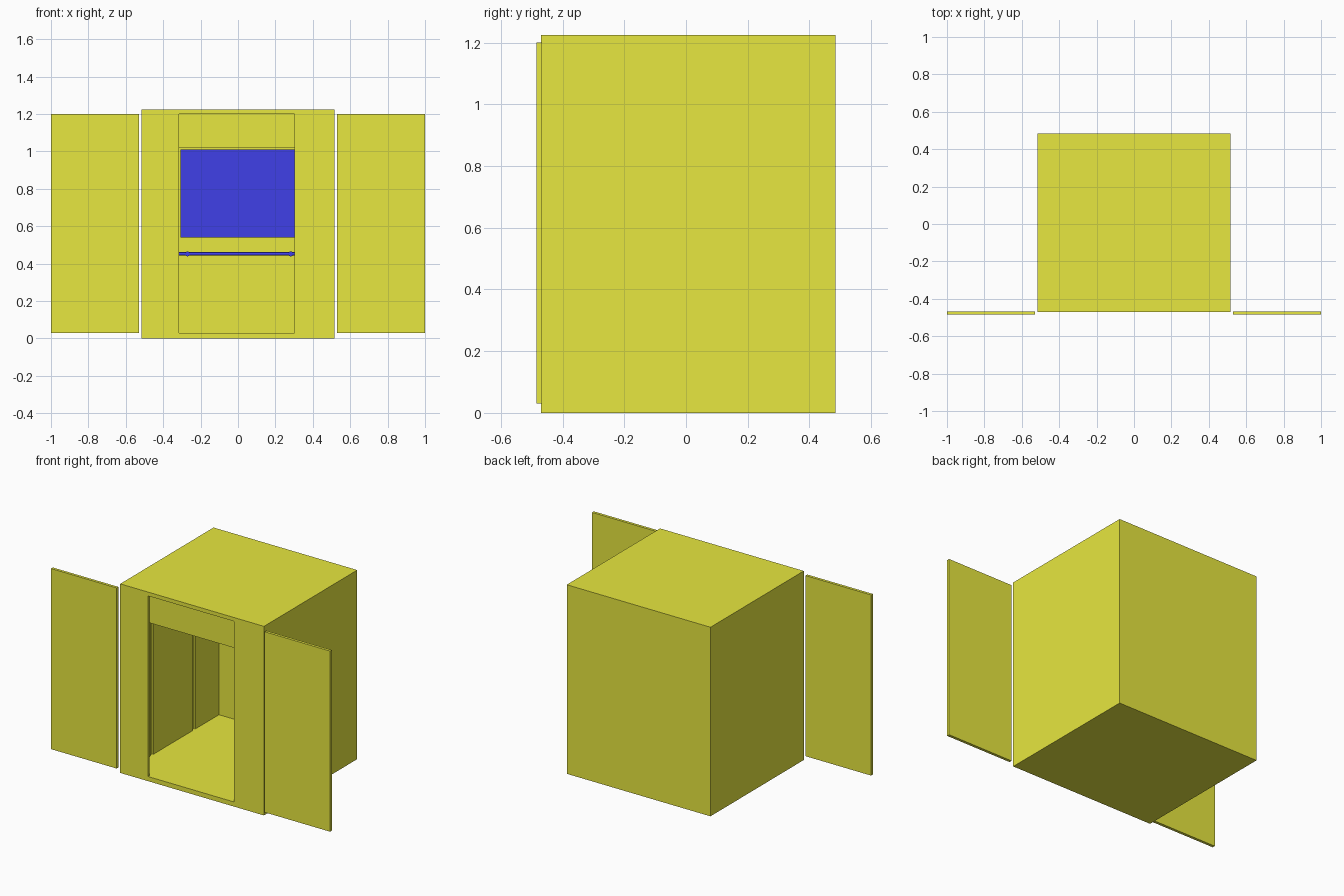
import bpy, bmesh
from mathutils import Matrix, Vector

if "Cube" in bpy.data.objects:
    bpy.data.objects.remove(bpy.data.objects["Cube"])


def material(name, rgb):
    m = bpy.data.materials.new(name)
    m.diffuse_color = (*rgb, 1)
    m.use_nodes = True
    m.node_tree.nodes["Principled BSDF"].inputs["Base Color"].default_value = m.diffuse_color
    return m


YELLOW = material("yellow", (0.8, 0.8, 0.05))
BLUE = material("blue", (0.05, 0.05, 0.8))


def finish(bm, name, mat):
    me = bpy.data.meshes.new(name)
    bm.to_mesh(me)
    bm.free()
    me.materials.append(mat)
    ob = bpy.data.objects.new(name, me)
    bpy.context.collection.objects.link(ob)
    return ob


def box(name, x, y, z, mat=YELLOW):
    lo, hi = Vector((x[0], y[0], z[0])), Vector((x[1], y[1], z[1]))
    bm = bmesh.new()
    bmesh.ops.create_cube(bm, size=1, matrix=Matrix.Translation((lo + hi) / 2)
                          @ Matrix.Diagonal((*(hi - lo), 1)))
    return finish(bm, name, mat)


def rod(name, centre, radius, length, axis, mat):
    bm = bmesh.new()
    rot = Matrix.Rotation(1.570796, 4, 'Y' if axis == 'X' else 'X')
    bmesh.ops.create_cone(bm, cap_ends=True, segments=16, radius1=radius, radius2=radius,
                          depth=length, matrix=Matrix.Translation(centre) @ rot)
    return finish(bm, name, mat)


W, F, B, H = 0.515, -0.47, 0.485, 1.225      # outer half width, front, back, height
FLOOR, TOP, CEIL = 0.03, 1.2, 1.02           # inner levels
INL, INR = -0.477, 0.457                     # inner wall faces behind the panels
FRONT_IN, BACK_IN = -0.455, 0.48
DOOR_L, DOOR_R = -0.315, 0.302               # doorway

# outer shell
box("floor_slab", (-W, W), (F, B), (0, FLOOR))
box("roof_slab", (-W, W), (F, B), (TOP, H))
box("left_wall", (-W, INL), (F, B), (FLOOR, TOP))
box("right_wall", (INR, W), (F, B), (FLOOR, TOP))
box("back_wall", (INL, INR), (BACK_IN, B), (FLOOR, TOP))
box("front_wall_left", (INL, DOOR_L), (F, FRONT_IN), (FLOOR, TOP))
box("front_wall_right", (DOOR_R, INR), (F, FRONT_IN), (FLOOR, TOP))

# dropped ceiling, its front edge shows as the header of the doorway
box("dropped_ceiling", (INL, INR), (FRONT_IN, BACK_IN), (CEIL, TOP))

# inner wall panels with grooves between them
for i, y in enumerate([(FRONT_IN, -0.23), (-0.2, 0.2), (0.23, BACK_IN)]):
    box(f"left_panel_{i}", (INL, INL + 0.01), y, (FLOOR, CEIL))
    box(f"right_panel_{i}", (INR - 0.01, INR), y, (FLOOR, CEIL))
for i, x in enumerate([(INL + 0.01, -0.225), (-0.195, 0.2), (0.23, INR - 0.01)]):
    box(f"back_panel_{i}", x, (0.472, BACK_IN), (FLOOR, CEIL))

# open sliding doors on either side
for name, s in (("left_door", -1), ("right_door", 1)):
    box(name, sorted((s * 0.53, s * 1.0)), (-0.485, -0.467), (FLOOR, TOP))

# mirror and handrail on the back wall
box("mirror", (-0.307, 0.312), (0.462, 0.472), (0.54, 1.01), BLUE)
rod("handrail", (0.005, 0.43, 0.452), 0.009, 0.66, 'X', BLUE)
for i, x in enumerate((-0.27, 0.282)):
    rod(f"rail_bracket_{i}", (x, 0.446, 0.452), 0.013, 0.052, 'Y', BLUE)
